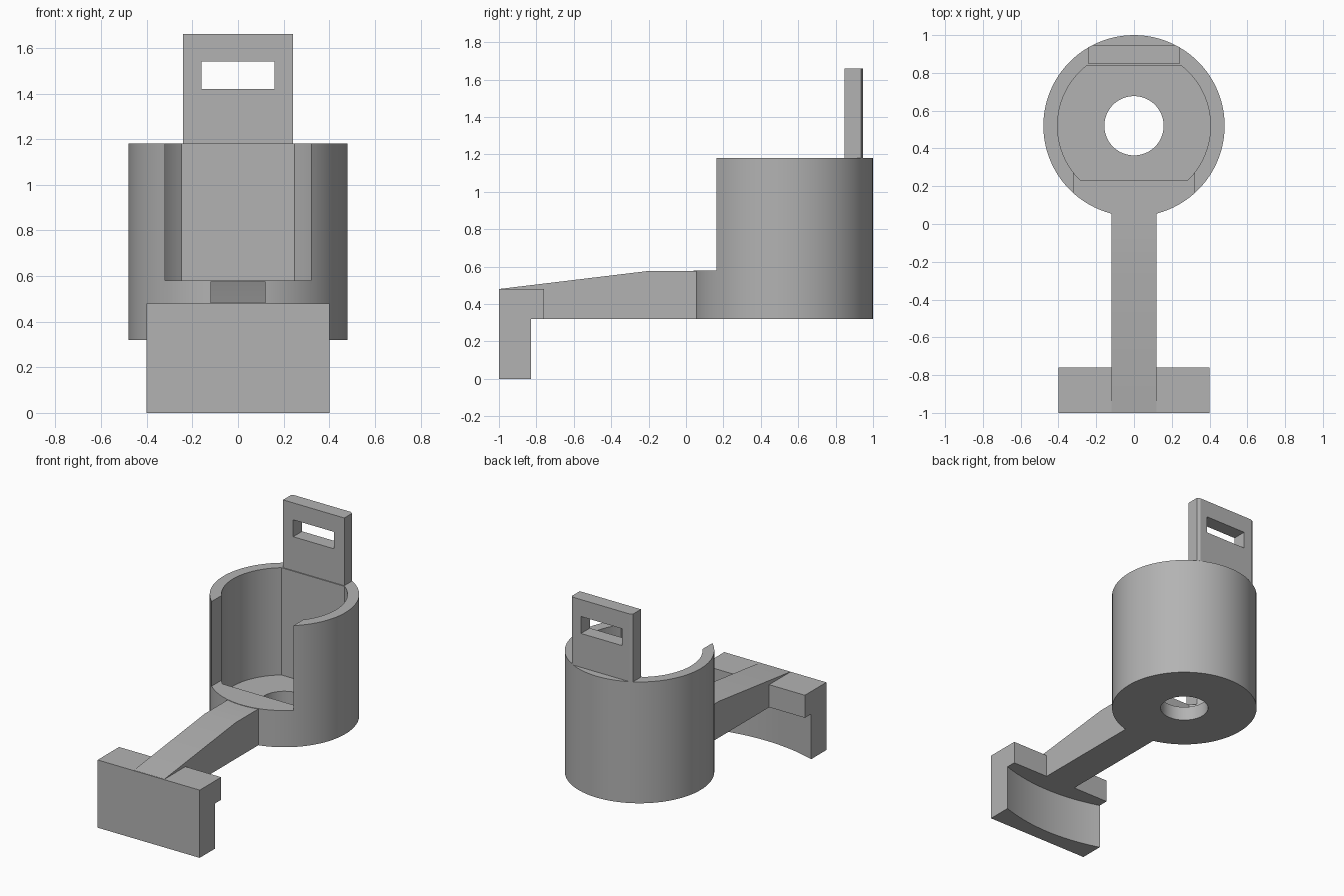
import bpy
import bmesh
import math
from mathutils import Vector

cube = bpy.data.objects.get("Cube")
if cube:
    bpy.data.objects.remove(cube, do_unlink=True)

GREY = (0.45, 0.45, 0.45, 1)
grey = bpy.data.materials.new("plain grey")
grey.use_nodes = True
grey.diffuse_color = GREY
grey.node_tree.nodes["Principled BSDF"].inputs["Base Color"].default_value = GREY

CUP_Y, CUP_R, BORE_R = 0.52, 0.48, 0.405
BASE, LIP, RIM = 0.32, 0.58, 1.18


def prism(name, points, offset):
    """Extrude a closed outline of 3D points along an offset."""
    bm = bmesh.new()
    face = bm.faces.new([bm.verts.new(p) for p in points])
    new = bmesh.ops.extrude_face_region(bm, geom=[face])["geom"]
    verts = [v for v in new if isinstance(v, bmesh.types.BMVert)]
    bmesh.ops.translate(bm, verts=verts, vec=Vector(offset))
    bmesh.ops.recalc_face_normals(bm, faces=bm.faces)
    mesh = bpy.data.meshes.new(name)
    bm.to_mesh(mesh)
    bm.free()
    mesh.materials.append(grey)
    obj = bpy.data.objects.new(name, mesh)
    bpy.context.collection.objects.link(obj)
    return obj


def upright(name, outline, z0, z1):
    return prism(name, [(x, y, z0) for x, y in outline], (0, 0, z1 - z0))


def box(name, x, y0, y1, z0, z1):
    return upright(name, [(-x, y0), (x, y0), (x, y1), (-x, y1)], z0, z1)


def arc(cy, r, start, end, steps):
    """Points on a circle centred on x = 0, angles in radians."""
    angles = [start + (end - start) * i / steps for i in range(steps + 1)]
    return [(r * math.cos(a), cy + r * math.sin(a)) for a in angles]


def circle(r, steps=96):
    return arc(CUP_Y, r, 0, math.tau, steps)[:-1]


def cut(obj, cutter):
    """Subtract a cutter and bake the result."""
    mod = obj.modifiers.new("cut", "BOOLEAN")
    mod.operation, mod.solver, mod.object = "DIFFERENCE", "EXACT", cutter
    bpy.context.view_layer.objects.active = obj
    bpy.ops.object.modifier_apply(modifier=mod.name)
    bpy.data.objects.remove(cutter, do_unlink=True)


# Cup: round body, pocket with flat front and back, drain hole, front opening
cup = upright("cup", circle(CUP_R), BASE, RIM)
back_a = math.asin((0.84 - CUP_Y) / BORE_R)
front_a = math.asin((CUP_Y - 0.23) / BORE_R)
pocket = (arc(CUP_Y, BORE_R, -front_a, back_a, 32)
          + arc(CUP_Y, BORE_R, math.pi - back_a, math.pi + front_a, 32))
cut(cup, upright("pocket_cutter", pocket, 0.42, RIM + 0.2))
cut(cup, upright("hole_cutter", circle(0.157, 64), 0.2, 0.6))
cut(cup, box("opening_cutter", 0.32, -0.1, CUP_Y, LIP, RIM + 0.2))

# Slotted tab on the rim, its back corners following the cup
tab_back = 0.947
side_a = math.acos(0.24 / CUP_R)
flat_a = math.asin((tab_back - CUP_Y) / CUP_R)
tab_outline = ([(-0.24, 0.847), (0.24, 0.847)]
               + arc(CUP_Y, CUP_R, side_a, flat_a, 3)
               + arc(CUP_Y, CUP_R, math.pi - flat_a, math.pi - side_a, 3))
tab = upright("slotted_tab", tab_outline, RIM, 1.66)
cut(tab, box("slot_cutter", 0.16, 0.7, 1.1, 1.42, 1.54))

# Sloping arm, notched where it rests inside the foot
side = [(0.065, BASE), (0.065, 0.577), (-0.2, 0.577), (-0.995, 0.481),
        (-0.995, 0.4), (-0.76, 0.4), (-0.76, BASE)]
arm = prism("arm", [(-0.12, y, z) for y, z in side], (0.24, 0, 0))

# Foot: top block with a front plate whose back is hollowed in an arc
foot_top = box("foot_top", 0.4, -1, -0.76, BASE, 0.48)
sag = 0.065
hollow_r = (0.4 ** 2 + sag ** 2) / (2 * sag)
half = math.asin(0.4 / hollow_r)
hollow = arc(-0.83 - sag + hollow_r, hollow_r,
             -math.pi / 2 + half, -math.pi / 2 - half, 24)
foot_plate = upright("foot_plate", [(-0.4, -1), (0.4, -1)] + hollow, 0, BASE)

# Smooth curved walls, keep hard edges
bpy.ops.object.select_all(action="DESELECT")
for obj in (cup, tab, arm, foot_top, foot_plate):
    obj.select_set(True)
bpy.context.view_layer.objects.active = cup
bpy.ops.object.shade_smooth_by_angle(angle=math.radians(25))
